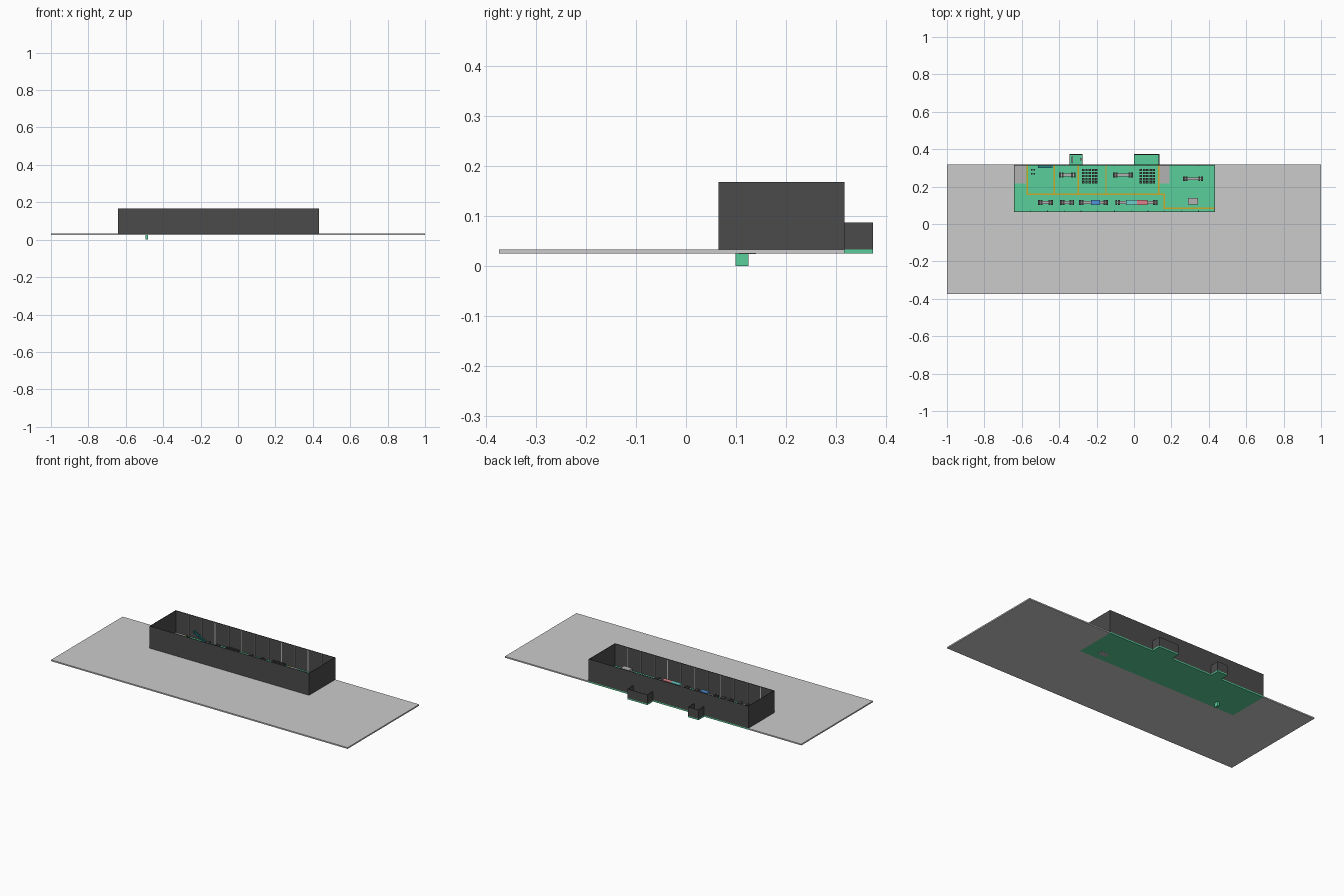
import bpy, bmesh

if "Cube" in bpy.data.objects:
    bpy.data.objects.remove(bpy.data.objects["Cube"])


def mat(name, r, g, b):
    m = bpy.data.materials.new(name)
    m.diffuse_color = (r, g, b, 1)
    m.use_nodes = True
    m.node_tree.nodes["Principled BSDF"].inputs["Base Color"].default_value = m.diffuse_color
    return m


GREEN = mat("green", 0.10, 0.62, 0.32)
DARK = mat("dark", 0.07, 0.07, 0.07)
YELLOW = mat("yellow", 0.62, 0.40, 0.02)
BLUE = mat("blue", 0.08, 0.30, 0.68)
TEAL = mat("teal", 0.15, 0.62, 0.58)
PINK = mat("pink", 0.72, 0.22, 0.25)
STAIR = mat("stair_teal", 0.02, 0.25, 0.24)
GREY = mat("light_grey", 0.45, 0.45, 0.45)


def boxes(name, specs, material=None):
    """One object from boxes given as (x0, x1, y0, y1, z0, z1)."""
    bm = bmesh.new()
    for x0, x1, y0, y1, z0, z1 in specs:
        vs = bmesh.ops.create_cube(bm, size=1)["verts"]
        for v in vs:
            v.co = (x1 if v.co.x > 0 else x0, y1 if v.co.y > 0 else y0, z1 if v.co.z > 0 else z0)
    return finish(name, bm, material)


def prism(name, pts, z0, z1, material=None):
    bm = bmesh.new()
    f = bm.faces.new([bm.verts.new((x, y, z0)) for x, y in pts])
    r = bmesh.ops.extrude_face_region(bm, geom=[f])
    for v in r["geom"]:
        if isinstance(v, bmesh.types.BMVert):
            v.co.z = z1
    bmesh.ops.recalc_face_normals(bm, faces=bm.faces)
    return finish(name, bm, material)


def finish(name, bm, material):
    me = bpy.data.meshes.new(name)
    bm.to_mesh(me)
    bm.free()
    ob = bpy.data.objects.new(name, me)
    bpy.context.collection.objects.link(ob)
    if material:
        me.materials.append(material)
    return ob


X0, X1, Y0, Y1, YA = -0.642, 0.434, 0.065, 0.317, 0.373
ZB, ZF, ZW, ZA, T = 0.025, 0.033, 0.168, 0.087, 0.003

# Site slab with a bay cut out for the building
prism("site_slab", [(-1, -0.373), (1, -0.373), (1, Y1), (X1, Y1), (X1, Y0), (X0, Y0), (X0, Y1), (-1, Y1)], ZB, ZF)

# Floors and the pit below the first machine
boxes("hall_floor", [(X0, X1, Y0, Y1, ZB, ZF)], GREEN)
annexes = [(-0.345, -0.275), (0.0, 0.135)]
boxes("annex_floors", [(a, b, Y1, YA, ZB, ZF) for a, b in annexes], GREEN)
boxes("floor_pit", [(-0.494, -0.482, 0.099, 0.125, 0, ZB)], GREEN)

# Thin outer walls, open at the top
boxes("hall_walls", [(X0, X1, Y0, Y0 + T, ZF, ZW), (X0, X1, Y1 - T, Y1, ZF, ZW),
                     (X0, X0 + T, Y0 + T, Y1 - T, ZF, ZW), (X1 - T, X1, Y0 + T, Y1 - T, ZF, ZW)], DARK)
for i, (a, b) in enumerate(annexes):
    boxes(f"annex_walls_{i}", [(a, a + T, Y1, YA - T, ZF, ZA), (b - T, b, Y1, YA - T, ZF, ZA),
                               (a, b, YA - T, YA, ZF, ZA)], DARK)

# Slim wall columns, twelve bays on each long side
bay = (X1 - X0) / 12
cols = []
for i in range(1, 12):
    x = X0 + i * bay
    cols += [(x - 0.002, x + 0.002, y, y + 0.003, ZF, ZW - 0.002) for y in (Y0 + T, Y1 - T - 0.003)]
boxes("wall_columns", cols, GREY)

# Painted floor lines
w = 0.004
zl = ZF + 0.001
lines = [(x - w, x + w, 0.16, Y1 - T, ZF, zl) for x in (-0.572, -0.427, -0.297, 0.131)]
lines += [(-0.152, -0.148, 0.16, Y1 - T, ZF, zl), (-0.572, 0.167, 0.156, 0.164, ZF, zl),
          (0.159, 0.167, 0.085, 0.16, ZF, zl), (0.159, X1 - T, 0.081, 0.089, ZF, zl)]
boxes("floor_lines", lines, YELLOW)

# Grey floor areas and the tall grey cabinet
boxes("grey_floor_areas", [(X0 + T, -0.578, 0.217, Y1 - T, ZF, zl), (0.137, 0.19, 0.217, Y1 - T, ZF, zl)], GREY)
boxes("cabinet", [(0.288, 0.343, 0.105, 0.14, ZB - 0.0005, 0.07)], GREY)


def machine(name, x0, x1, y, tops=(), half=0.013):
    """Work line: narrow bed, dark end units and coloured middle panels."""
    boxes(name + "_bed", [(x0 + 0.01, x1 - 0.01, y - half * 0.6, y + half * 0.6, ZF, 0.055)], GREY)
    ends = []
    for e in (x0, x1 - 0.01):
        ends.append((e, e + 0.01, y - half, y + half, ZF, 0.06))
    for e in (x0 + 0.014, x1 - 0.024):
        ends.append((e, e + 0.01, y - half, y + half, ZF, 0.063))
    boxes(name + "_end_units", ends, DARK)
    for i, (a, b, m) in enumerate(tops):
        boxes(f"{name}_panel_{i}", [(a, b, y - half, y + half, ZF, 0.065)], m)


# Work lines: front row, then back row
machine("front_line_a", -0.513, -0.433, 0.115)
machine("front_line_b", -0.395, -0.320, 0.115)
machine("front_line_c", -0.294, -0.139, 0.115, [(-0.23, -0.182, BLUE)])
machine("front_line_d", -0.100, 0.125, 0.115, [(-0.043, 0.016, TEAL), (0.016, 0.073, PINK)])
machine("back_line_a", -0.400, -0.312, 0.262)
machine("back_line_b", -0.112, -0.006, 0.262)
machine("side_line", 0.262, 0.368, 0.242)

# Storage grids of five by five bins
for i, x in enumerate((-0.278, 0.03)):
    boxes(f"storage_grid_{i}", [(x + 0.0175 * c, x + 0.0175 * c + 0.013, 0.217 + 0.0165 * r,
                                 0.229 + 0.0165 * r, ZF, 0.053) for c in range(5) for r in range(5)], DARK)

# Stair rising to the left along the back wall, and small stools
n = 10
boxes("stair_steps", [(-0.433 - 0.008 * (i + 1), -0.433 - 0.008 * i, 0.300, 0.313,
                       ZF + 0.0048 * max(i - 1, 0), ZF + 0.0048 * (i + 1)) for i in range(n)], STAIR)
boxes("stools", [(x, x + 0.008, y, y + 0.008, ZF, 0.045)
                 for x in (-0.55, -0.537) for y in (0.265, 0.285)], DARK)

# Small fittings in the left annex
boxes("annex_fittings", [(-0.333, -0.326, 0.325, 0.36, ZF, 0.05), (-0.29, -0.282, 0.34, 0.352, ZF, 0.05)], GREY)
